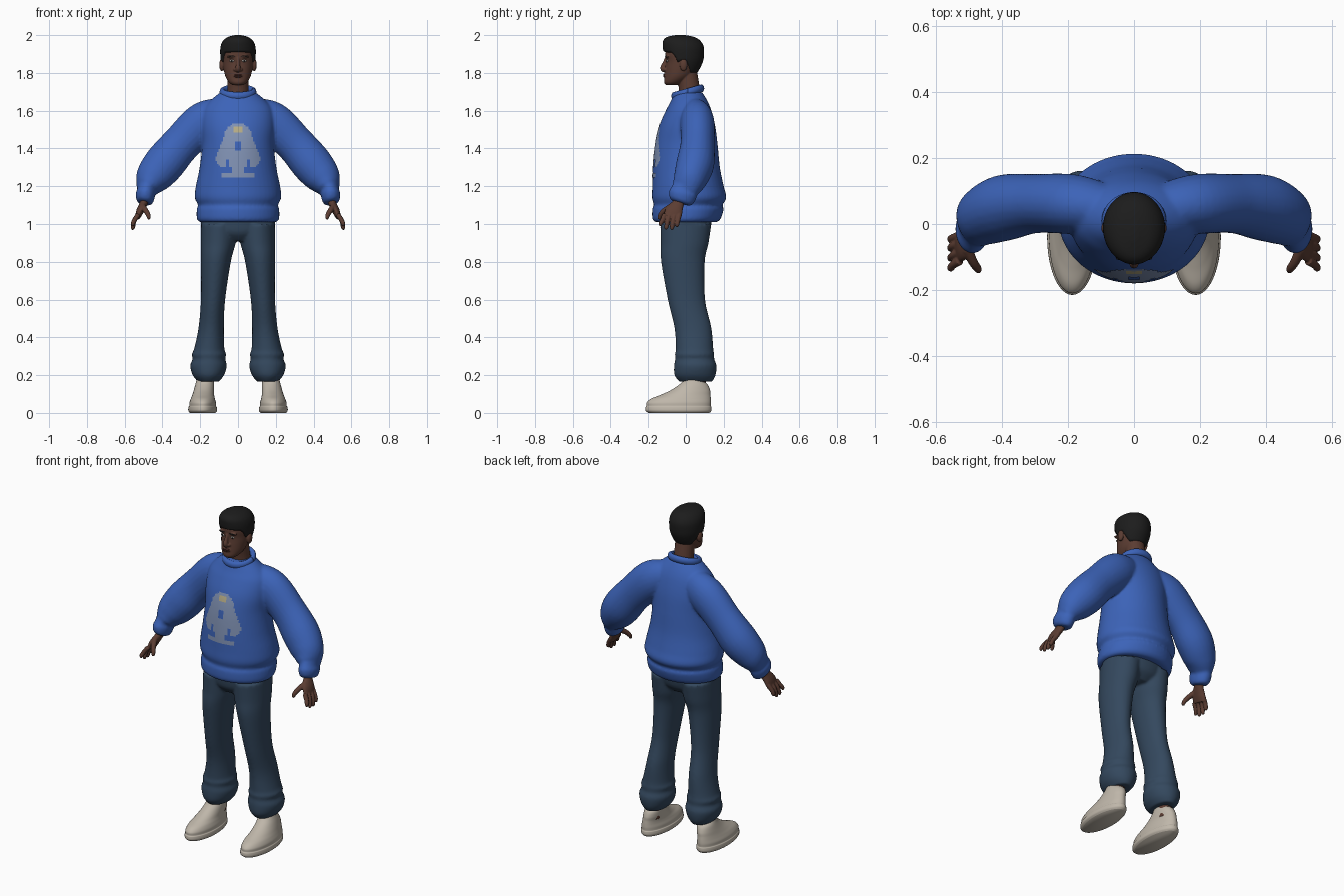
import bpy, bmesh, math
from mathutils import Vector, Matrix
from mathutils.bvhtree import BVHTree

if "Cube" in bpy.data.objects:
    bpy.data.objects.remove(bpy.data.objects["Cube"], do_unlink=True)


def material(name, r, g, b):
    m = bpy.data.materials.new(name)
    m.use_nodes = True
    m.diffuse_color = (r, g, b, 1)
    m.node_tree.nodes["Principled BSDF"].inputs["Base Color"].default_value = (r, g, b, 1)
    return m


BLUE = material("sweater blue", .045, .125, .48)
DENIM = material("dark denim", .034, .065, .112)
SKIN = material("brown skin", .105, .046, .032)
BLACK = material("hair black", .012, .012, .012)
CREAM = material("shoe cream", .52, .47, .40)
PALE = material("emblem pale blue", .22, .29, .46)
GOLD = material("emblem yellow", .48, .42, .24)
WHITE = material("eye white", .6, .57, .53)
LIP = material("lip brown", .075, .026, .02)


def sample(keys, steps=8):
    """Smooth interpolation through a list of key tuples."""
    out = []
    for i in range(len(keys) - 1):
        a, b = keys[max(i - 1, 0)], keys[i]
        c, d = keys[i + 1], keys[min(i + 2, len(keys) - 1)]
        for s in range(steps):
            t = s / steps
            out.append([q + .5 * t * (r - p + t * (2*p - 5*q + 4*r - w + t * (3*(q - r) + w - p)))
                        for p, q, r, w in zip(a, b, c, d)])
    return out + [list(keys[-1])]


def skin_rings(bm, rings):
    rows = [[bm.verts.new(p) for p in ring] for ring in rings]
    n = len(rows[0])
    for lo, hi in zip(rows, rows[1:]):
        for i in range(n):
            j = (i + 1) % n
            bm.faces.new((lo[i], lo[j], hi[j], hi[i]))
    bm.faces.new(rows[0][::-1])
    bm.faces.new(rows[-1])


def angles(n):
    return [2 * math.pi * i / n for i in range(n)]


def stack(bm, keys, side=1, n=48):
    """Level rings: height, centre x, half width, front y, back y."""
    skin_rings(bm, [[(side * (cx + hw * math.cos(a)), (f + b) / 2 + (b - f) / 2 * math.sin(a), z)
                     for a in angles(n)] for z, cx, hw, f, b in sample(keys)])


def tube(bm, keys, side=1, n=24):
    """Rings square to a path: x, y, z, radius along y, radius across."""
    pts = sample(keys)
    rings = []
    for i, (x, y, z, ry, rx) in enumerate(pts):
        t = (Vector(pts[min(i + 1, len(pts) - 1)][:3]) - Vector(pts[max(i - 1, 0)][:3])).normalized()
        u = Vector((0, 1, 0))
        u = (u - t * u.dot(t)).normalized()
        v = t.cross(u)
        ring = [Vector((x, y, z)) + u * ry * math.cos(a) + v * rx * math.sin(a) for a in angles(n)]
        rings.append([(side * p.x, p.y, p.z) for p in ring])
    skin_rings(bm, rings)


def blob(bm, centre, radii):
    bmesh.ops.create_uvsphere(bm, u_segments=24, v_segments=16, radius=1,
                              matrix=Matrix.Translation(centre) @ Matrix.Diagonal((*radii, 1)))


def finish(name, bm, *mats, voxel=0, smooth=4):
    bmesh.ops.recalc_face_normals(bm, faces=bm.faces)
    me = bpy.data.meshes.new(name)
    bm.to_mesh(me)
    bm.free()
    for m in mats:
        me.materials.append(m)
    me.shade_smooth()
    ob = bpy.data.objects.new(name, me)
    bpy.context.collection.objects.link(ob)
    if voxel:
        mod = ob.modifiers.new("fuse", 'REMESH')
        mod.mode, mod.voxel_size, mod.use_smooth_shade = 'VOXEL', voxel, True
        mod = ob.modifiers.new("soften", 'SMOOTH')
        mod.factor, mod.iterations = .5, smooth
    return ob


# Sweater: body with hem band, and two baggy sleeves with cuffs
bm = bmesh.new()
stack(bm, [(1.01, 0, .205, -.165, .165), (1.03, 0, .218, -.178, .185), (1.08, 0, .218, -.178, .2),
           (1.1, 0, .211, -.17, .193), (1.14, 0, .229, -.18, .214), (1.2, 0, .223, -.178, .2),
           (1.3, 0, .203, -.174, .18), (1.42, 0, .19, -.162, .168), (1.52, 0, .195, -.14, .155),
           (1.6, 0, .185, -.106, .135), (1.65, 0, .15, -.08, .115), (1.7, 0, .09, -.06, .085)])
for s in (1, -1):
    tube(bm, [(.07, .045, 1.585, .07, .085), (.18, .06, 1.54, .09, .108), (.3, .062, 1.425, .09, .103),
              (.39, .05, 1.32, .1, .108), (.45, .025, 1.245, .09, .094), (.48, .0, 1.195, .075, .064),
              (.488, -.01, 1.178, .068, .046), (.49, -.015, 1.16, .075, .052),
              (.492, -.022, 1.125, .066, .046), (.494, -.026, 1.11, .05, .035)], s)
sweater = finish("sweater", bm, BLUE, voxel=.008, smooth=5)

# Ribbed collar, higher at the back
bm = bmesh.new()
rings = []
for a in angles(48):
    mid = Vector((.083 * math.cos(a), .01 + .072 * math.sin(a), 1.698 + .02 * math.sin(a)))
    out = Vector((math.cos(a), math.sin(a), 0))
    rings.append([mid + out * .015 * math.cos(c) + Vector((0, 0, .021 * math.sin(c))) for c in angles(12)])
skin_rings(bm, rings + [rings[0]])
finish("collar", bm, BLUE)

# Abstract pixel emblem laid on the chest


def emblem_cell(x, z):
    x = abs(x)
    if z > 1.46:
        inside = x < .075 * math.sqrt(max(0, 1 - ((z - 1.46) / .075) ** 2))
    elif z > 1.34:
        inside = x < .075 + .4 * (1.46 - z) and not (x < .018 and 1.39 < z < 1.44)
    elif z > 1.3:
        inside = x < .045 or .065 < x < .12 - (1.34 - z) * .6
    else:
        inside = x < (.034 if z > 1.27 else .085)
    return inside


bpy.context.view_layer.update()
tree = BVHTree.FromObject(sweater, bpy.context.evaluated_depsgraph_get())
bm = bmesh.new()
cell, corners = .008, {}


def corner(i, k):
    if (i, k) not in corners:
        x, z = i * cell, 1.245 + k * cell
        hit = tree.ray_cast(Vector((x, -1, z)), Vector((0, 1, 0)))[0]
        corners[i, k] = bm.verts.new((x, (hit.y if hit else -.16) - .003, z))
    return corners[i, k]


for i in range(-17, 17):
    for k in range(38):
        x, z = (i + .5) * cell, 1.245 + (k + .5) * cell
        if emblem_cell(x, z):
            f = bm.faces.new([corner(i, k), corner(i + 1, k), corner(i + 1, k + 1), corner(i, k + 1)])
            f.material_index = int(abs(x) < .025 and 1.485 < z < 1.52)
finish("chest_emblem", bm, PALE, GOLD)

# Trousers: hips and two legs gathered at the ankle
bm = bmesh.new()
stack(bm, [(.91, 0, .1, -.09, .08), (.95, 0, .17, -.125, .12), (1, 0, .195, -.135, .135),
           (1.06, 0, .195, -.135, .14)])
for s in (1, -1):
    stack(bm, [(1, .1, .095, -.135, .135), (.9, .105, .092, -.132, .12), (.8, .117, .079, -.13, .1),
               (.6, .132, .064, -.095, .102), (.45, .142, .067, -.06, .135), (.34, .152, .08, -.053, .145),
               (.31, .154, .091, -.058, .15), (.285, .154, .086, -.056, .15), (.25, .156, .097, -.062, .162),
               (.2, .157, .083, -.06, .157), (.165, .157, .055, -.035, .14)], s)
finish("trousers", bm, DENIM, voxel=.008, smooth=4)

# Shoes, ankles and hands
for s, label in ((1, "left"), (-1, "right")):
    bm = bmesh.new()
    stack(bm, [(0, .187, .068, -.2, .125), (.012, .187, .076, -.214, .135), (.03, .187, .075, -.214, .135),
               (.037, .187, .071, -.21, .132), (.055, .187, .07, -.208, .133), (.075, .186, .064, -.185, .132),
               (.095, .184, .058, -.135, .13), (.12, .18, .054, -.08, .128), (.15, .176, .05, -.035, .115),
               (.175, .174, .045, -.01, .085)], s)
    finish(label + "_shoe", bm, CREAM)

    bm = bmesh.new()
    stack(bm, [(.1, .172, .04, .02, .105), (.2, .168, .04, .02, .105)], s)
    finish(label + "_ankle", bm, SKIN)

    bm = bmesh.new()
    tube(bm, [(.492, -.025, 1.15, .027, .024), (.499, -.04, 1.11, .031, .021),
              (.518, -.062, 1.07, .046, .02), (.532, -.072, 1.035, .046, .014)], s)
    for y, tip in ((-.112, .99), (-.085, .972), (-.058, .97), (-.034, .985)):
        tube(bm, [(.528, y, 1.05, .013, .013), (.548, y * 1.05 - .006, 1.02, .012, .012),
                  (.556, y * 1.12 - .008, tip + .012, .011, .011), (.555, y * 1.12 - .008, tip, .006, .006)], s)
    tube(bm, [(.507, -.075, 1.095, .016, .016), (.488, -.115, 1.07, .014, .014),
              (.474, -.136, 1.045, .012, .012), (.472, -.142, 1.025, .007, .007)], s)
    finish(label + "_hand", bm, SKIN, voxel=.0035, smooth=2)

# Head: skull, jaw, neck, nose, brow ridge and ears
head_keys = [(1.735, 0, .028, -.105, -.045), (1.75, 0, .048, -.115, -.01), (1.78, 0, .066, -.112, .03),
             (1.82, 0, .076, -.108, .06), (1.86, 0, .082, -.104, .08), (1.9, 0, .084, -.108, .085),
             (1.94, 0, .08, -.1, .08), (1.97, 0, .06, -.075, .06), (1.985, 0, .03, -.04, .03)]
bm = bmesh.new()
stack(bm, head_keys)
tube(bm, [(0, .025, 1.64, .058, .062), (0, .018, 1.72, .055, .056), (0, .005, 1.8, .055, .055)])
tube(bm, [(0, -.1, 1.88, .01, .009), (0, -.112, 1.85, .012, .01), (0, -.12, 1.825, .015, .014),
          (0, -.112, 1.808, .01, .014)])
blob(bm, (0, -.105, 1.785), (.026, .013, .016))
for s in (1, -1):
    blob(bm, (s * .016, -.108, 1.818), (.009, .011, .009))
    blob(bm, (s * .034, -.098, 1.886), (.024, .011, .008))
    blob(bm, (s * .086, -.012, 1.842), (.013, .02, .033))
finish("head", bm, SKIN, voxel=.0035, smooth=3)

# Face details
for s, label in ((1, "left"), (-1, "right")):
    for part, mat, pos, size in (("eye", WHITE, (.033, -.099, 1.864), (.013, .006, .006)),
                                 ("iris", BLACK, (.033, -.1035, 1.864), (.0055, .003, .0055)),
                                 ("eyebrow", BLACK, (.035, -.104, 1.888), (.02, .006, .0035))):
        bm = bmesh.new()
        blob(bm, (s * pos[0], pos[1], pos[2]), size)
        finish(label + "_" + part, bm, mat)
bm = bmesh.new()
for z in (1.79, 1.781):
    blob(bm, (0, -.113, z), (.022, .007, .0055))
finish("lips", bm, LIP)

# Hair cap, tucked into the head below the hairline
hairline = [(-.2, 1.922), (-.08, 1.912), (-.06, 1.89), (-.045, 1.86), (-.03, 1.868), (0, 1.872),
            (.015, 1.84), (.03, 1.805), (.2, 1.795)]
bm = bmesh.new()
stack(bm, [(1.78, 0, .06, -.1, .04), (1.81, 0, .078, -.11, .066), (1.86, 0, .09, -.114, .09),
           (1.9, 0, .094, -.117, .096), (1.94, 0, .092, -.122, .094), (1.97, 0, .079, -.12, .076),
           (1.99, 0, .053, -.1, .045), (2, 0, .015, -.055, -.005)], n=96)
for v in bm.verts:
    for (y0, z0), (y1, z1) in zip(hairline, hairline[1:]):
        if y0 <= v.co.y < y1:
            line = z0 + (z1 - z0) * (v.co.y - y0) / (y1 - y0)
            break
    pull = 1 - .25 * min(1, max(0, (line - v.co.z) / .012))
    v.co.x *= pull
    v.co.y = -.012 + (v.co.y + .012) * pull
finish("hair", bm, BLACK)
